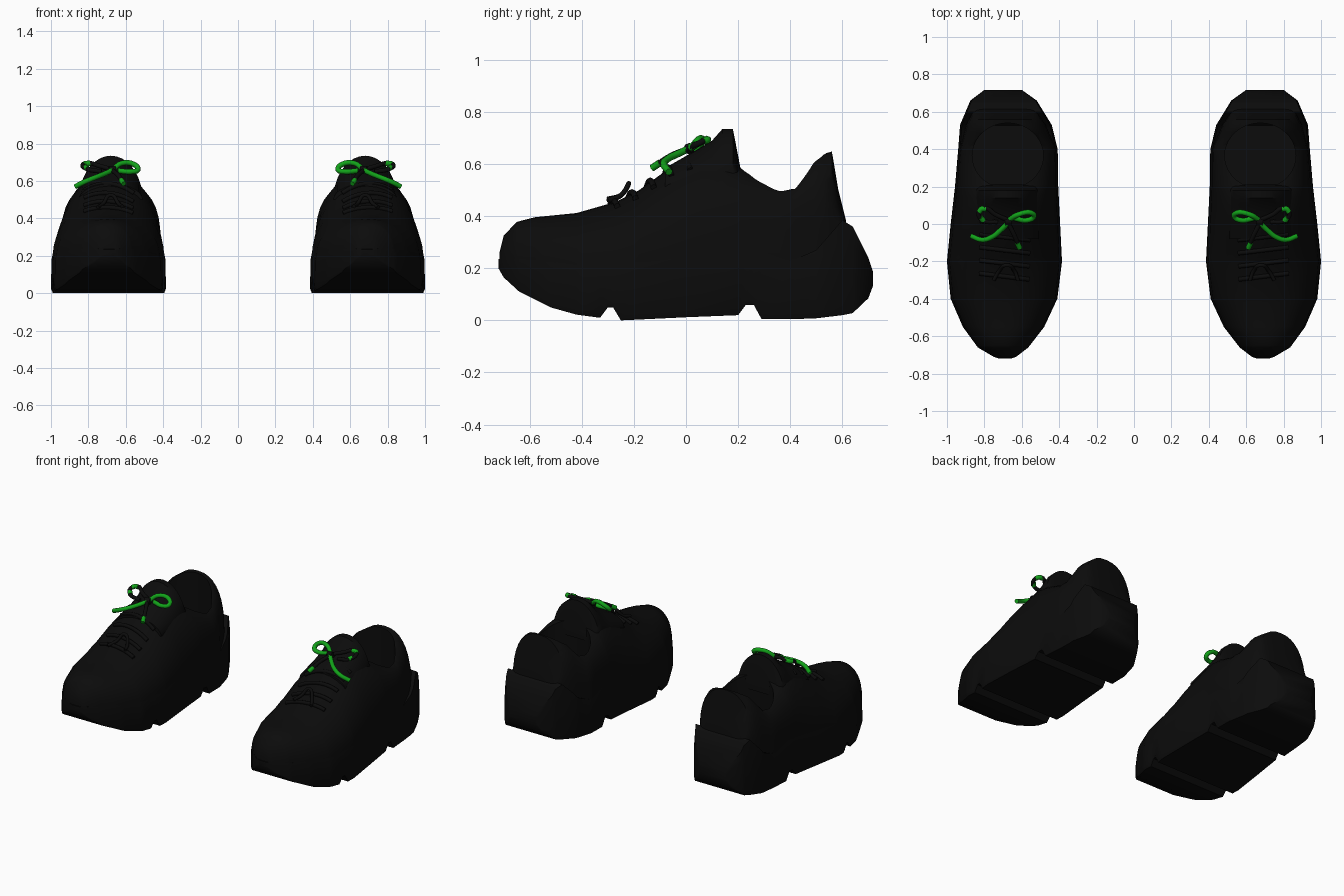
import bpy
import bmesh
import math

default_cube = bpy.data.objects.get("Cube")
if default_cube:
    bpy.data.objects.remove(default_cube, do_unlink=True)


def make_material(name, colour):
    material = bpy.data.materials.new(name)
    material.use_nodes = True
    material.diffuse_color = (*colour, 1)
    shader = next(n for n in material.node_tree.nodes if n.type == "BSDF_PRINCIPLED")
    shader.inputs["Base Color"].default_value = (*colour, 1)
    shader.inputs["Roughness"].default_value = 0.8
    return material


BLACK = make_material("black", (0.0035, 0.0035, 0.0035))
GREEN = make_material("bright green", (0.006, 0.36, 0.01))

# Plan outline: y, inner x, outer x
OUTLINE = [(-.72, .66, .72), (-.71, .63, .75), (-.66, .565, .835), (-.55, .48, .915),
           (-.4, .41, .98), (-.2, .385, 1), (0, .395, .98), (.2, .405, .957),
           (.4, .408, .94), (.53, .44, .93), (.66, .52, .875), (.717, .6, .8)]
# Sole side profile: y, bottom, top (with two grooves)
SOLE = [(-.72, .2, .235), (-.7, .165, .24), (-.64, .11, .235), (-.52, .05, .225),
        (-.42, .022, .215), (-.33, .01, .215), (-.3, .05, .22), (-.28, .05, .22),
        (-.25, 0, .22), (0, .012, .25), (.2, .02, .28), (.23, .06, .28),
        (.26, .06, .28), (.29, .005, .28), (.42, .005, .235), (.5, .008, .27),
        (.6, .02, .385), (.64, .028, .36), (.7, .085, .24), (.717, .13, .19)]
# Upper side profile: y, top, roundness of the arch
UPPER = [(-.716, .26, 2.2), (-.7, .325, 2.2), (-.65, .378, 2.2), (-.58, .396, 2.2),
         (-.42, .412, 2.2), (-.27, .455, 2.1), (-.18, .5, 2), (-.07, .58, 2),
         (.06, .635, 2), (.14, .635, 2.2), (.21, .59, 2.8), (.36, .52, 4),
         (.42, .53, 4), (.49, .63, 3), (.56, .648, 2.4), (.585, .5, 2.4), (.615, .38, 2.4)]
TONGUE = [(-.08, .585), (.05, .66), (.1, .69), (.14, .735), (.18, .735), (.21, .58)]


def sample(table, y):
    """Linear interpolation of a table whose first column is y."""
    if y <= table[0][0]:
        return table[0][1:]
    for low, high in zip(table, table[1:]):
        if y <= high[0]:
            t = (y - low[0]) / (high[0] - low[0])
            return tuple(a + (b - a) * t for a, b in zip(low[1:], high[1:]))
    return table[-1][1:]


def stations(table):
    """All y positions needed to follow both the table and the outline."""
    first, last = table[0][0], table[-1][0]
    extra = [row[0] for row in OUTLINE if first < row[0] < last]
    return sorted({row[0] for row in table} | set(extra))


def centre_and_half(y):
    inner, outer = sample(OUTLINE, y)
    return (inner + outer) / 2, (outer - inner) / 2


def add_object(name, mesh, material):
    obj = bpy.data.objects.new(name, mesh)
    bpy.context.collection.objects.link(obj)
    mesh.materials.clear()
    mesh.materials.append(material)
    return obj


def finish(obj, angle=40):
    """Shade the part and mirror it to the other shoe."""
    bpy.ops.object.select_all(action="DESELECT")
    obj.select_set(True)
    bpy.context.view_layer.objects.active = obj
    bpy.ops.object.shade_smooth_by_angle(angle=math.radians(angle))
    mirror = obj.modifiers.new("other_shoe", "MIRROR")
    mirror.use_mirror_merge = False


def loft(name, rings, material):
    """Closed skin through rings that share one point count."""
    bm = bmesh.new()
    loops = [[bm.verts.new(point) for point in ring] for ring in rings]
    count = len(loops[0])
    for near, far in zip(loops, loops[1:]):
        for i in range(count):
            j = (i + 1) % count
            bm.faces.new((near[i], near[j], far[j], far[i]))
    bm.faces.new(loops[0])
    bm.faces.new(loops[-1])
    bmesh.ops.recalc_face_normals(bm, faces=bm.faces)
    mesh = bpy.data.meshes.new(name)
    bm.to_mesh(mesh)
    bm.free()
    return add_object(name, mesh, material)


def arch(y, centre, half, bottom, top, power, steps=18):
    ring = []
    for i in range(steps + 1):
        angle = math.pi * i / steps
        across, rise = math.cos(angle), abs(math.sin(angle))
        x = math.copysign(abs(across) ** (2 / power), across)
        ring.append((centre + half * x, y, bottom + (top - bottom) * rise ** (2 / power)))
    return ring


def upper_section(y):
    centre, half = centre_and_half(y)
    top, power = sample(UPPER, y)
    heel = min(max((y - 0.4) / 0.2, 0), 1)
    bottom = sample(SOLE, y)[1] - 0.03
    return centre, half * (0.97 - 0.15 * heel), bottom, top, power


def upper_height(x, y):
    centre, half, bottom, top, power = upper_section(y)
    u = min(abs(x - centre) / half, 0.99)
    return bottom + (top - bottom) * (1 - u ** power) ** (1 / power)


def tube(name, points, radius, material):
    curve = bpy.data.curves.new(name, "CURVE")
    curve.dimensions = "3D"
    curve.bevel_depth = radius
    curve.bevel_resolution = 2
    curve.resolution_u = 6
    curve.use_fill_caps = True
    spline = curve.splines.new("BEZIER")
    spline.bezier_points.add(len(points) - 1)
    for knot, point in zip(spline.bezier_points, points):
        knot.co = point
        knot.handle_left_type = knot.handle_right_type = "AUTO"
    helper = bpy.data.objects.new(name + "_path", curve)
    bpy.context.collection.objects.link(helper)
    graph = bpy.context.evaluated_depsgraph_get()
    mesh = bpy.data.meshes.new_from_object(helper.evaluated_get(graph))
    bpy.data.objects.remove(helper, do_unlink=True)
    finish(add_object(name, mesh, material), 60)


# Sole: near-vertical walls, grooved underneath
WALL = [(0.97, 0), (1, 0.1), (0.99, 0.8), (0.96, 1)]
SECTION = WALL + [(-x, z) for x, z in reversed(WALL)]
sole_rings = []
for y in stations(SOLE):
    middle, half_width = centre_and_half(y)
    low, high = sample(SOLE, y)
    sole_rings.append([(middle + half_width * u, y, low + (high - low) * v) for u, v in SECTION])
finish(loft("sole", sole_rings, BLACK), 35)

# Upper with the foot opening cut out
upper = loft("upper", [arch(y, *upper_section(y)) for y in stations(UPPER)], BLACK)
bpy.ops.mesh.primitive_cylinder_add(vertices=40, radius=1, depth=1, location=(.675, .365, .8))
cutter = bpy.context.object
cutter.name = "opening_cutter"
cutter.scale = (.19, .175, 1)
cutter.hide_render = True
cut = upper.modifiers.new("foot_opening", "BOOLEAN")
cut.operation = "DIFFERENCE"
cut.solver = "EXACT"
cut.object = cutter
bpy.ops.object.select_all(action="DESELECT")
upper.select_set(True)
bpy.context.view_layer.objects.active = upper
bpy.ops.object.modifier_apply(modifier=cut.name)
bpy.data.objects.remove(cutter, do_unlink=True)
finish(upper)

# Tongue
finish(loft("tongue", [arch(y, .68, .17, .5, top, 2) for y, top in TONGUE], BLACK))

# Crossing laces that follow the upper
for row in range(5):
    y = -0.28 + 0.07 * row
    middle = centre_and_half(y)[0]
    path = []
    for i in range(-4, 5):
        x, along = middle + 0.033 * i, y + 0.004 * i
        path.append((x, along, upper_height(x, along) + 0.006))
    tube(f"cross_lace_{row + 1}", path, 0.012, BLACK)
tube("lower_lace_loop", [(.62, -.3, .465), (.64, -.25, .48), (.68, -.22, .525),
                         (.72, -.25, .48), (.75, -.3, .46)], .01, BLACK)

# Bow: one green loop and end, one black loop and end with green tips
tube("bow_loop", [(.67, .02, .66), (.62, .05, .695), (.55, .06, .685), (.535, .04, .66),
                  (.57, .02, .65), (.64, .03, .655)], .014, GREEN)
tube("bow_end", [(.67, .01, .66), (.71, -.03, .64), (.76, -.07, .62), (.81, -.085, .6),
                 (.87, -.065, .57)], .014, GREEN)
tube("dark_bow_loop", [(.67, .02, .66), (.74, .05, .68), (.8, .085, .695), (.83, .06, .685),
                       (.81, .02, .665), (.73, .01, .65)], .012, BLACK)
tube("dark_bow_end", [(.67, 0, .655), (.64, -.06, .63), (.615, -.12, .59)], .012, BLACK)
tube("loop_tip", [(.79, .08, .694), (.815, .08, .692), (.828, .065, .687)], .015, GREEN)
tube("loop_underside_tip", [(.82, .035, .674), (.805, .017, .664)], .015, GREEN)
tube("end_tip", [(.625, -.1, .605), (.61, -.13, .585)], .014, GREEN)
tube("bow_knot", [(.655, .015, .66), (.69, .01, .66)], .02, BLACK)
